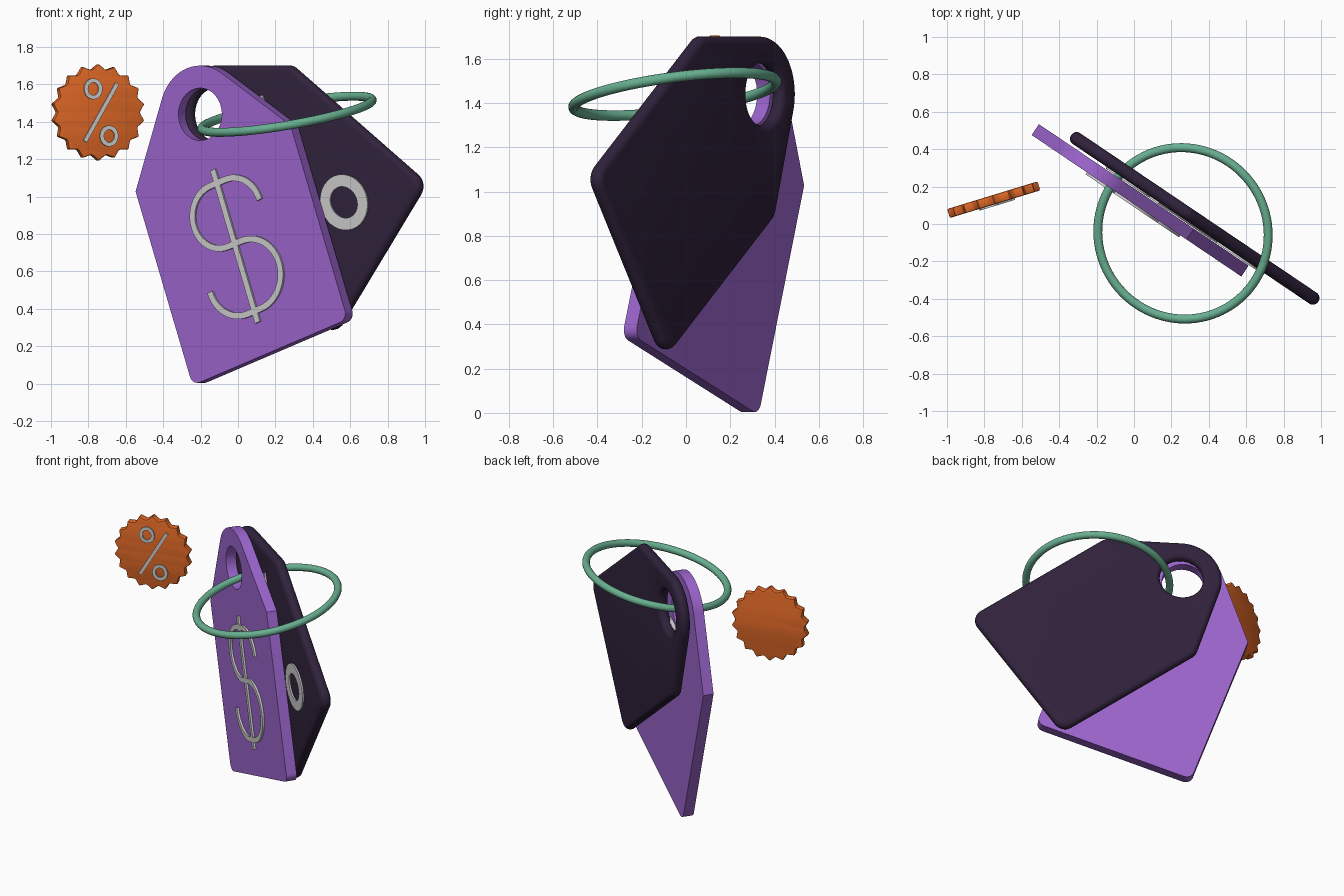
import bpy, bmesh
from math import sin, cos, pi, radians, acos, atan2, hypot
from mathutils import Vector, Matrix

if "Cube" in bpy.data.objects:
    bpy.data.objects.remove(bpy.data.objects["Cube"])


def material(name, rgb):
    m = bpy.data.materials.new(name)
    m.diffuse_color = (*rgb, 1)
    m.use_nodes = True
    m.node_tree.nodes["Principled BSDF"].inputs["Base Color"].default_value = m.diffuse_color
    return m


PURPLE = material("purple", (0.33, 0.13, 0.61))
DARK = material("dark_violet", (0.03, 0.016, 0.045))
ORANGE = material("orange", (0.75, 0.14, 0.02))
GREEN = material("green", (0.14, 0.43, 0.28))


def arc(cx, cy, rx, ry, a0, a1, n):
    return [Vector((cx + rx * cos(a0 + (a1 - a0) * i / n),
                    cy + ry * sin(a0 + (a1 - a0) * i / n))) for i in range(n + 1)]


def normals(pts, closed):
    # mitred left-hand normals of a 2D path
    out, n = [], len(pts)
    for i, p in enumerate(pts):
        a = pts[i - 1] if closed or i > 0 else None
        b = pts[(i + 1) % n] if closed or i < n - 1 else None
        d1 = (p - a).normalized() if a is not None else (b - p).normalized()
        d2 = (b - p).normalized() if b is not None else d1
        n1, n2 = Vector((-d1.y, d1.x)), Vector((-d2.y, d2.x))
        m = (n1 + n2).normalized()
        out.append(m / max(0.3, m.dot(n1)))
    return out


def finish(name, bm, matrix, mat=None):
    bmesh.ops.recalc_face_normals(bm, faces=bm.faces)
    me = bpy.data.meshes.new(name)
    bm.to_mesh(me)
    bm.free()
    ob = bpy.data.objects.new(name, me)
    bpy.context.collection.objects.link(ob)
    ob.matrix_world = matrix
    if mat:
        me.materials.append(mat)
    bpy.ops.object.select_all(action='DESELECT')
    bpy.context.view_layer.objects.active = ob
    ob.select_set(True)
    bpy.ops.object.shade_smooth_by_angle(angle=radians(30))
    return ob


def bridge(bm, a, b):
    n = len(a)
    for i in range(n):
        bm.faces.new((a[i], a[(i + 1) % n], b[(i + 1) % n], b[i]))


def plate(name, loops, thick, bevel, segs, matrix, mat):
    # flat plate: outer loop CCW, hole loops CW, rounded rim
    h = thick / 2
    half = [(bevel * (1 - sin(pi / 2 * i / segs)), h - bevel + bevel * cos(pi / 2 * i / segs))
            for i in range(segs + 1)] if segs else [(0, h)]
    prof = half + [(e, -z) for e, z in reversed(half)]
    bm = bmesh.new()
    caps = ([], [])
    for pts in loops:
        nr = normals(pts, True)
        rings = [[bm.verts.new((*(p + n * e), z)) for p, n in zip(pts, nr)] for e, z in prof]
        for a, b in zip(rings, rings[1:]):
            bridge(bm, a, b)
        for cap, ring in zip(caps, (rings[0], rings[-1])):
            cap += [bm.edges.get((ring[i - 1], ring[i])) for i in range(len(ring))]
    for cap in caps:
        bmesh.ops.triangle_fill(bm, edges=cap, use_beauty=True)
    return finish(name, bm, matrix, mat)


def strokes(name, paths, width, z0, z1, matrix):
    # raised ribbons following 2D paths
    bm = bmesh.new()
    for pts, closed in paths:
        cols = [[bm.verts.new((*(p + n * s), z)) for s, z in
                 ((-width / 2, z0), (-width / 2, z1), (width / 2, z1), (width / 2, z0))]
                for p, n in zip(pts, normals(pts, closed))]
        for a, b in zip(cols, cols[1:]):
            bridge(bm, a, b)
        if closed:
            bridge(bm, cols[-1], cols[0])
        else:
            bm.faces.new(cols[0])
            bm.faces.new(cols[-1])
    return finish(name, bm, matrix)


def rounded(prev, p, nxt, r, n=8):
    # fillet of a right-angle or blunt corner
    if r <= 0:
        return [p]
    d1, d2 = (prev - p).normalized(), (nxt - p).normalized()
    half = d1.angle(d2) / 2
    c = p + (d1 + d2).normalized() * (r / sin(half))
    t = r * cos(half) / sin(half)
    v0, v1 = p + d1 * t - c, p + d2 * t - c
    a0 = atan2(v0.y, v0.x)
    da = (atan2(v1.y, v1.x) - a0 + pi) % (2 * pi) - pi
    return arc(c.x, c.y, r, r, a0, a0 + da, n)


def tag_loops(w, length, shoulder, R, hole, r_low, r_shoulder):
    # tag outline around a hole at the origin
    f = acos(R / hypot(w, shoulder)) - atan2(shoulder, w)
    top = arc(0, 0, R, R, f, pi - f, 32)
    c = [Vector(p) for p in ((-w, -shoulder), (-w, -length), (w, -length), (w, -shoulder))]
    out = (rounded(top[-1], c[0], c[1], r_shoulder) + rounded(c[0], c[1], c[2], r_low)
           + rounded(c[1], c[2], c[3], r_low) + rounded(c[2], c[3], top[0], r_shoulder) + top)
    return [out, arc(0, 0, hole, hole, 2 * pi, 0, 48)[:-1]]


def percent(cx, cy, s):
    p = [(arc(cx + k * 0.123 * s, cy - k * 0.35 * s, 0.112 * s, 0.125 * s, 0, 2 * pi, 32)[:-1], True)
         for k in (-1, 1)]
    d = Vector((0.25 * s, 0.43 * s))
    return p + [([Vector((cx, cy)) - d, Vector((cx, cy)) + d], False)]


def frame(loc, yaw, roll):
    # upright plane turned by yaw, spun in its own plane by roll
    return (Matrix.Translation(loc) @ Matrix.Rotation(radians(yaw), 4, 'Z')
            @ Matrix.Rotation(pi / 2, 4, 'X') @ Matrix.Rotation(radians(roll), 4, 'Z'))


# front tag with currency symbol
m = frame((-0.183, 0.272, 1.44), -34, 19.5)
plate("front_tag", tag_loops(0.53, 1.35, 0.25, 0.26, 0.14, 0.05, 0), 0.07, 0, 0, m, PURPLE)
s_path = (arc(0.04, -0.56, 0.175, 0.175, 0, pi / 2, 12)
          + arc(-0.06, -0.557, 0.172, 0.172, pi / 2, 1.5 * pi, 24)
          + arc(0.03, -0.92, 0.191, 0.191, pi / 2, -pi / 2, 24)
          + arc(-0.06, -0.92, 0.191, 0.191, -pi / 2, -pi, 12))
bar = [Vector((-0.015, -0.31)), Vector((-0.015, -1.175))]
strokes("front_tag_symbol", [(s_path, False), (bar, False)], 0.034, 0.02, 0.048, m)

# rear tag with rounded rim and percent symbol
m = frame((-0.12, 0.33, 1.44), -34, 54)
plate("rear_tag", tag_loops(0.505, 1.32, 0.25, 0.26, 0.14, 0.08, 0.08), 0.07, 0.033, 6, m, DARK)
strokes("rear_tag_symbol", percent(0, -0.62, 1), 0.065, 0.02, 0.045, m)

# scalloped badge with percent symbol
m = frame((-0.75, 0.13, 1.45), 17, 0)
star = []
for i in range(18):
    for da, r in ((-0.012, 0.256), (0.012, 0.256), (pi / 18 - 0.02, 0.232), (pi / 18 + 0.02, 0.232)):
        a = pi / 2 + i * pi / 9 + da
        star.append(Vector((r * cos(a), r * sin(a))))
plate("badge", [star], 0.05, 0.008, 2, m, ORANGE)
strokes("badge_symbol", percent(0.01, 0, 0.36), 0.022, 0.01, 0.034, m)

# key ring through both holes
bpy.ops.mesh.primitive_torus_add(major_radius=0.462, minor_radius=0.024,
                                 major_segments=96, minor_segments=16)
ring = bpy.context.object
ring.name = "ring"
ring.data.materials.append(GREEN)
tilt = Vector((-0.17, -0.13, 1)).to_track_quat('Z', 'Y').to_matrix().to_4x4()
ring.matrix_world = Matrix.Translation((0.262, -0.05, 1.44)) @ tilt
bpy.ops.object.shade_smooth()
